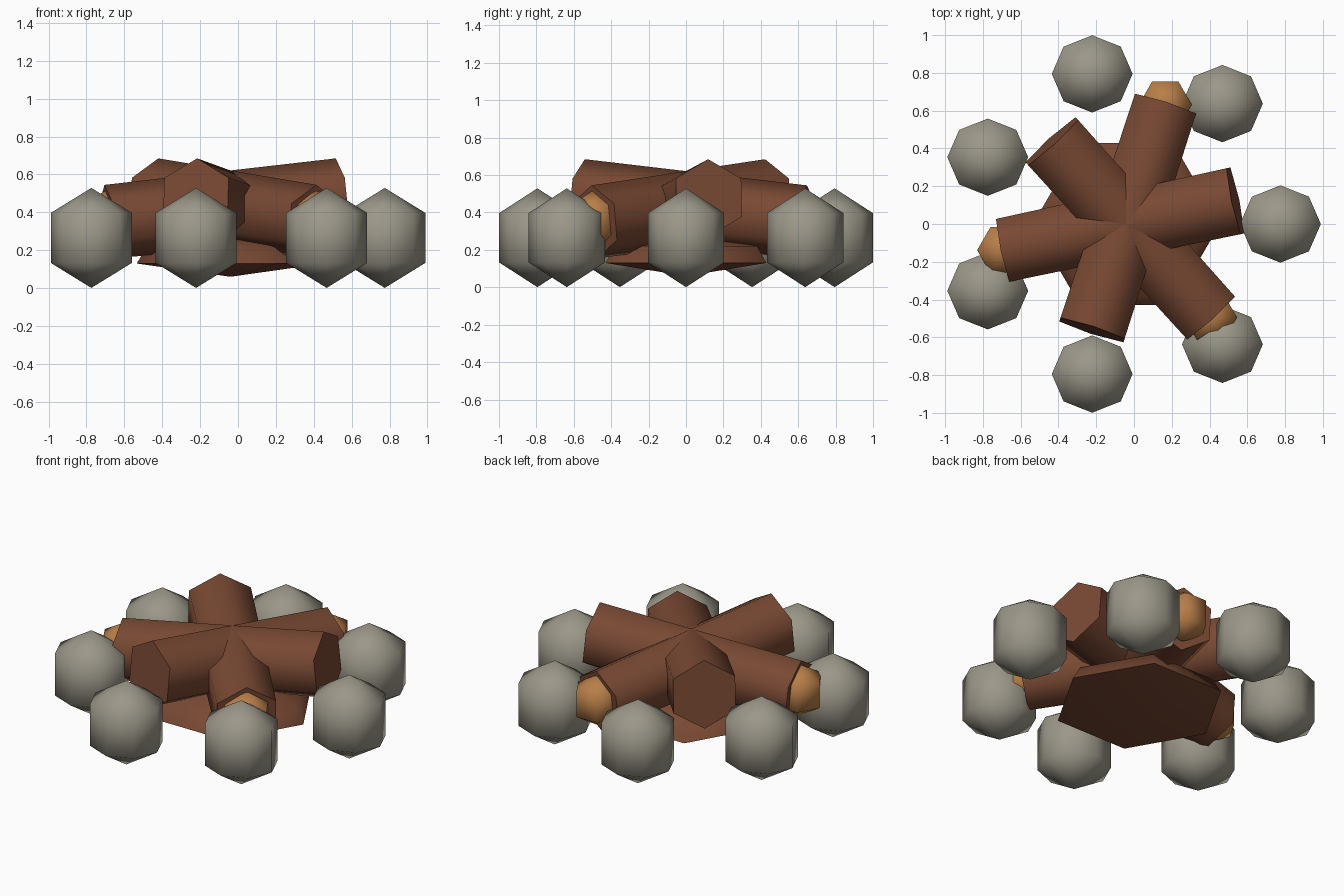
import bpy
import bmesh
from math import pi, cos, sin, radians, atan2, hypot
from mathutils import Matrix

default = bpy.data.objects.get("Cube")
if default:
    bpy.data.objects.remove(default, do_unlink=True)

CENTRE_X = -0.04


def make_material(name, rgb):
    mat = bpy.data.materials.new(name)
    mat.use_nodes = True
    mat.diffuse_color = (*rgb, 1)
    mat.node_tree.nodes["Principled BSDF"].inputs["Base Color"].default_value = (*rgb, 1)
    return mat


bark = make_material("brown bark", (0.19, 0.066, 0.033))
rock = make_material("grey stone", (0.33, 0.31, 0.25))
glow = make_material("orange ember", (0.48, 0.21, 0.065))


def lathe(name, profile, sides, matrix, mat):
    """Spin a (radius, height) profile round z; zero radius makes a pole."""
    bm = bmesh.new()
    rings = []
    for radius, z in profile:
        count = sides if radius > 0 else 1
        rings.append([bm.verts.new((radius * cos(2 * pi * i / sides),
                                    radius * sin(2 * pi * i / sides), z))
                      for i in range(count)])
    for low, high in zip(rings, rings[1:]):
        for i in range(sides):
            j = (i + 1) % sides
            corners = [low[i % len(low)], low[j % len(low)],
                       high[j % len(high)], high[i % len(high)]]
            bm.faces.new(list(dict.fromkeys(corners)))
    for ring in (rings[0], rings[-1]):
        if len(ring) > 1:
            bm.faces.new(ring)
    bm.transform(matrix)
    bmesh.ops.recalc_face_normals(bm, faces=bm.faces)
    mesh = bpy.data.meshes.new(name)
    bm.to_mesh(mesh)
    bm.free()
    mesh.materials.append(mat)
    obj = bpy.data.objects.new(name, mesh)
    bpy.context.collection.objects.link(obj)
    bpy.ops.object.select_all(action="DESELECT")
    obj.select_set(True)
    bpy.context.view_layer.objects.active = obj
    bpy.ops.object.shade_smooth_by_angle(angle=radians(65))
    return obj


def gem(radius, height):
    """Low sphere profile: two rings between two poles."""
    return [(0, -height), (radius, -height / 2), (radius, height / 2), (0, height)]


def around(angle, distance, z):
    return Matrix.Translation((CENTRE_X + distance * cos(angle), distance * sin(angle), z))


# Ring of stones
for k in range(7):
    lathe(f"stone_{k + 1}", gem(0.214, 0.264), 8,
          around(2 * pi * k / 7, 0.815, 0.265) @ Matrix.Diagonal((1, 0.955, 1, 1)), rock)

# Flattened bed under the logs
lathe("fire_bed", [(0, 0.06), (0.495, 0.13), (0.44, 0.22), (0, 0.29)], 6,
      Matrix.Translation((CENTRE_X, 0, 0)), bark)

# Three crossing logs, each with an ember at its low end
LOW, HIGH = 0.66, 0.59
LOW_Z, HIGH_Z = 0.35, 0.48
tilt = atan2(HIGH_Z - LOW_Z, LOW + HIGH)
length = hypot(HIGH_Z - LOW_Z, LOW + HIGH)
for k in range(3):
    low_angle = radians(72 + 120 * k)
    turn = Matrix.Rotation(low_angle + pi, 4, "Z") @ Matrix.Rotation(pi / 2 - tilt, 4, "Y")
    lathe(f"log_{k + 1}", [(0.196, 0), (0.206, length)], 6,
          around(low_angle, LOW, LOW_Z) @ turn, bark)
    lathe(f"ember_{k + 1}", gem(0.14, 0.16), 6, around(low_angle, 0.665, 0.36), glow)
